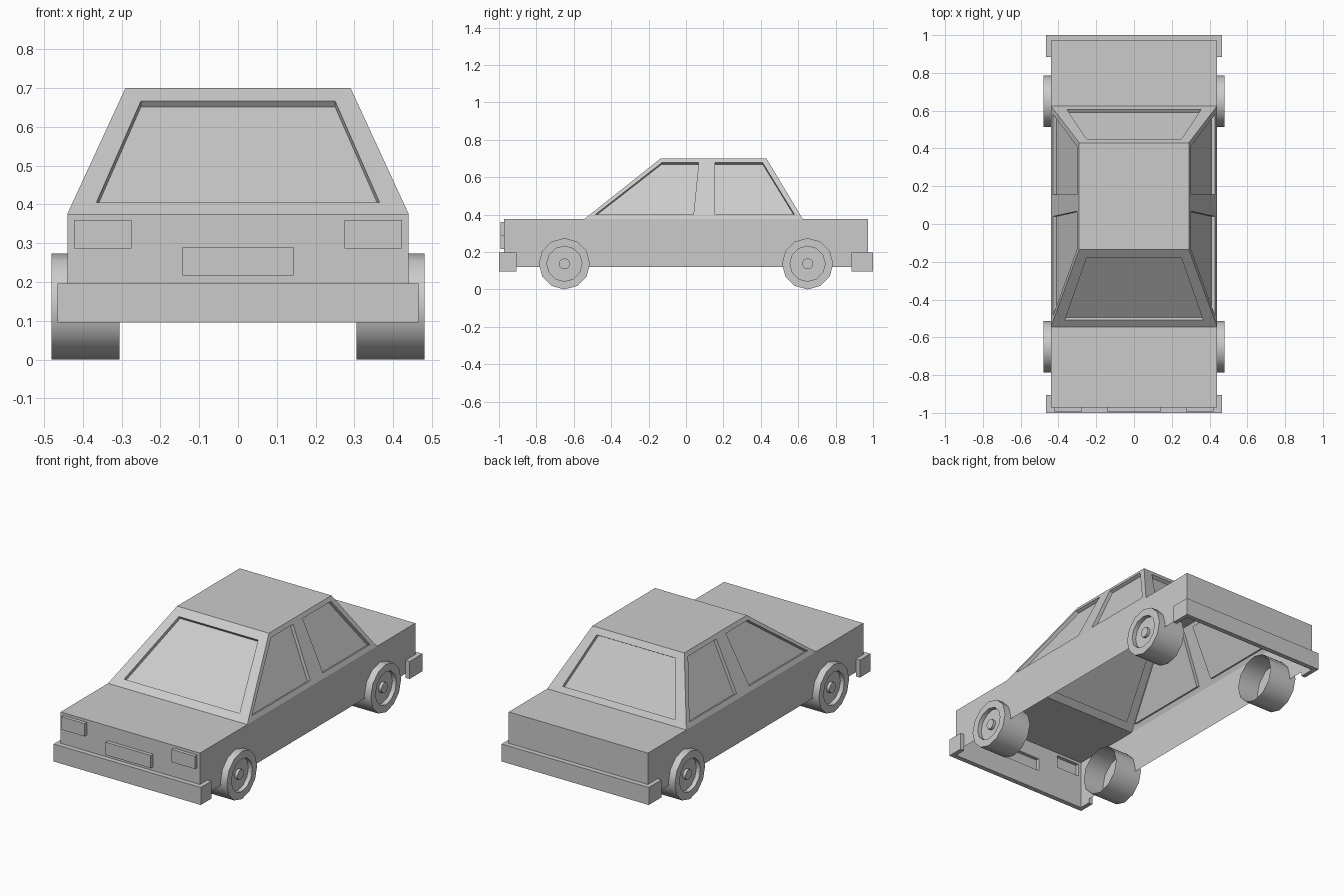
import bpy, bmesh, math
from mathutils import Vector, Matrix

if "Cube" in bpy.data.objects:
    bpy.data.objects.remove(bpy.data.objects["Cube"])

W, L, ZB, ZM, ZT = 0.44, 0.972, 0.12, 0.375, 0.70   # half width, half length, sill, belt, roof
WT = 0.29                                           # roof half width
F0, F1, R1, R0 = -0.545, -0.135, 0.43, 0.625        # cabin y: front base/top, rear top/base
CENTRE = Vector((0, 0, 0.35))


def finish(bm, name):
    bmesh.ops.remove_doubles(bm, verts=bm.verts, dist=0.0005)
    mesh = bpy.data.meshes.new(name)
    bm.to_mesh(mesh)
    bm.free()
    ob = bpy.data.objects.new(name, mesh)
    bpy.context.collection.objects.link(ob)
    return ob


def face(bm, pts):
    return bm.faces.new([bm.verts.new(p) for p in pts])


def outward(pts):
    """Normal of a polygon and whether it points away from the car centre."""
    n = (pts[1] - pts[0]).cross(pts[2] - pts[0]).normalized()
    return n, n.dot(sum(pts, Vector()) / len(pts) - CENTRE) > 0


def plain(bm, pts):
    pts = [Vector(p) for p in pts]
    face(bm, pts if outward(pts)[1] else pts[::-1])


def panel(bm, outer, inner, depth):
    """Quad with an inner quad pushed along the normal (negative = recess)."""
    outer, inner = [Vector(p) for p in outer], [Vector(p) for p in inner]
    if not outward(outer)[1]:
        outer, inner = outer[::-1], inner[::-1]
    n = outward(outer)[0]
    pushed = [p + n * depth for p in inner]
    for i in range(4):
        j = (i + 1) % 4
        face(bm, (outer[i], outer[j], inner[j], inner[i]))
        face(bm, (inner[i], inner[j], pushed[j], pushed[i]))
    face(bm, pushed)


def at(z, low, high):
    return low + (high - low) * (z - ZM) / (ZT - ZM)


# Body shell, open underneath
bm = bmesh.new()
plain(bm, [(-W, -L, ZM), (W, -L, ZM), (W, F0, ZM), (-W, F0, ZM)])      # bonnet
plain(bm, [(-W, R0, ZM), (W, R0, ZM), (W, L, ZM), (-W, L, ZM)])        # boot lid
plain(bm, [(-WT, F1, ZT), (WT, F1, ZT), (WT, R1, ZT), (-WT, R1, ZT)])  # roof
plain(bm, [(-W, L, ZB), (W, L, ZB), (W, L, ZM), (-W, L, ZM)])          # tail

# Nose with raised headlights and number plate
for x0, x1, a, b, z0, z1 in ((-W, -0.21, -0.422, -0.275, 0.287, 0.36),
                             (-0.21, 0.21, -0.143, 0.143, 0.217, 0.29),
                             (0.21, W, 0.275, 0.422, 0.287, 0.36)):
    panel(bm, [(x0, -L, ZB), (x1, -L, ZB), (x1, -L, ZM), (x0, -L, ZM)],
          [(a, -L, z0), (b, -L, z0), (b, -L, z1), (a, -L, z1)], 0.02)

# Windscreen and rear window
for y0, y1, xb in ((F0, F1, 0.365), (R0, R1, 0.355)):
    panel(bm, [(-W, y0, ZM), (W, y0, ZM), (WT, y1, ZT), (-WT, y1, ZT)],
          [(x, at(z, y0, y1), z) for x, z in
           ((-xb, 0.405), (xb, 0.405), (0.25, 0.667), (-0.25, 0.667))], -0.02)

# Sides with two recessed windows each
MID = 0.11
for s in (-1, 1):
    plain(bm, [(s * W, y, z) for y, z in
               ((-L, ZB), (L, ZB), (L, ZM), (R0, ZM), (MID, ZM), (F0, ZM), (-L, ZM))])
    for outer, inner in (
            (((F0, ZM), (MID, ZM), (MID, ZT), (F1, ZT)),
             ((-0.485, 0.40), (0.04, 0.40), (0.068, 0.677), (-0.13, 0.677))),
            (((MID, ZM), (R0, ZM), (R1, ZT), (MID, ZT)),
             ((0.155, 0.40), (0.58, 0.40), (0.41, 0.677), (0.155, 0.677)))):
        panel(bm, *[[(s * at(z, W, WT), y, z) for y, z in q] for q in (outer, inner)], -0.02)
finish(bm, "car_body")

# Wrap-around bumpers: U profile extruded upward
for name, s, end in (("front_bumper", -1, 0.905), ("rear_bumper", 1, 0.885)):
    bm = bmesh.new()
    o, i = 0.465, W
    f = face(bm, [(x, s * y, 0.096) for x, y in
                  ((-o, end), (-o, 1), (o, 1), (o, end), (i, end), (i, L), (-i, L), (-i, end))])
    top = bmesh.ops.extrude_face_region(bm, geom=[f], use_keep_orig=True)["geom"]
    bmesh.ops.translate(bm, verts=[v for v in top if isinstance(v, bmesh.types.BMVert)],
                        vec=(0, 0, 0.1))
    bmesh.ops.recalc_face_normals(bm, faces=bm.faces)
    finish(bm, name)

# Wheels: lathed tyre, sunken rim and hub, open on the inner side
R = 0.137
PROFILE = ((0.305, R), (0.48, R), (0.48, 0.094), (0.455, 0.094),
           (0.455, 0.029), (0.472, 0.029), (0.472, 0))
SIDES = 12
for end, y in (("front", -0.65), ("rear", 0.65)):
    for side, s in (("left", -1), ("right", 1)):
        bm = bmesh.new()
        for k in range(SIDES):
            rots = [Matrix.Rotation(2 * math.pi * (k + d) / SIDES, 3, 'X') for d in (0, 1)]
            for (xa, ra), (xb, rb) in zip(PROFILE, PROFILE[1:]):
                pts = [rots[0] @ Vector((xa, 0, ra)), rots[0] @ Vector((xb, 0, rb)),
                       rots[1] @ Vector((xb, 0, rb)), rots[1] @ Vector((xa, 0, ra))]
                if rb == 0:
                    pts.pop(2)
                pts = [Vector((p.x * s, p.y + y, p.z + R)) for p in pts]
                face(bm, pts[::-1] if s > 0 else pts)
        wheel = finish(bm, f"{end}_{side}_wheel")
        # make the shell face outward: tread normals must point away from the axle
        p = wheel.data.polygons[0]
        if p.normal.dot(p.center - Vector((p.center.x, y, R))) < 0:
            wheel.data.flip_normals()
        bpy.ops.object.select_all(action='DESELECT')
        wheel.select_set(True)
        bpy.context.view_layer.objects.active = wheel
        bpy.ops.object.shade_smooth_by_angle(angle=math.radians(40))
